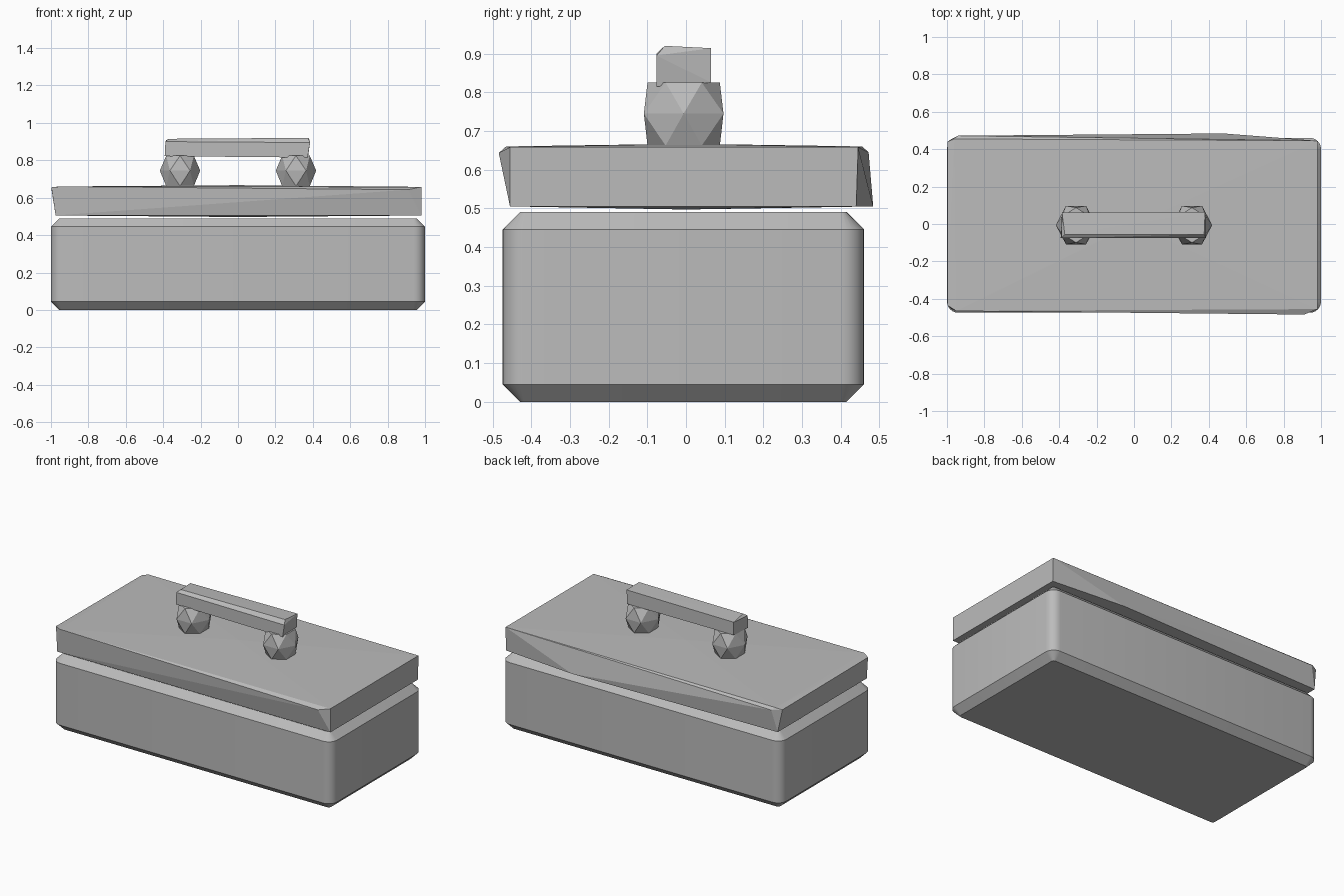
import bpy, bmesh, math
from mathutils import Vector

cube = bpy.data.objects.get("Cube")
if cube:
    bpy.data.objects.remove(cube, do_unlink=True)

# one plain grey for everything
GREY = (0.5, 0.5, 0.5, 1)
grey = bpy.data.materials.new("plain grey")
grey.use_nodes = True
grey.diffuse_color = GREY
grey.node_tree.nodes["Principled BSDF"].inputs["Base Color"].default_value = GREY


def add_part(name, bm):
    bmesh.ops.recalc_face_normals(bm, faces=bm.faces)
    mesh = bpy.data.meshes.new(name)
    bm.to_mesh(mesh)
    bm.free()
    mesh.materials.append(grey)
    obj = bpy.data.objects.new(name, mesh)
    bpy.context.collection.objects.link(obj)
    return obj


def hull_part(name, points):
    """Faceted, slightly irregular solid wrapped round a few points."""
    bm = bmesh.new()
    for p in points:
        bm.verts.new(p)
    result = bmesh.ops.convex_hull(bm, input=bm.verts)
    spare = {g for g in result["geom_interior"] if isinstance(g, bmesh.types.BMVert)}
    bmesh.ops.delete(bm, geom=list(spare), context='VERTS')
    return add_part(name, bm)


# box body: rounded upright corners, chamfered top and bottom rims
bm = bmesh.new()
bmesh.ops.create_cube(bm, size=1)
for v in bm.verts:
    v.co = Vector((v.co.x * 2, v.co.y * 0.935 - 0.007, (v.co.z + 0.5) * 0.49))
upright = [e for e in bm.edges if abs(e.verts[0].co.z - e.verts[1].co.z) > 0.1]
bmesh.ops.bevel(bm, geom=upright, offset=0.06, segments=6, profile=0.5, affect='EDGES')
rims = [e for e in bm.edges if abs(e.verts[0].co.z - e.verts[1].co.z) < 0.01]
bmesh.ops.bevel(bm, geom=rims, offset=0.045, segments=1, affect='EDGES')
body = add_part("box_body", bm)
bpy.ops.object.select_all(action='DESELECT')
body.select_set(True)
bpy.context.view_layer.objects.active = body
bpy.ops.object.shade_smooth_by_angle(angle=math.radians(30))

# lid: slab with uneven, hand-cut sides
hull_part("lid", [
    (-0.975, -0.455, 0.505), (0.98, -0.455, 0.505), (0.98, 0.44, 0.505),
    (0.48, 0.484, 0.505), (-0.975, 0.455, 0.505), (0, 0, 0.497),
    (0.91, -0.484, 0.643), (-0.94, 0.472, 0.645), (-0.998, 0.44, 0.65),
    (-0.998, -0.435, 0.655), (-0.95, -0.465, 0.66), (0.98, -0.455, 0.658),
    (0.98, 0.445, 0.658), (-0.96, 0.455, 0.66), (0, 0, 0.667),
])

# handle feet: faceted knobs, widest at the middle
for side, x in (("right", -0.31), ("left", 0.31)):
    points = []
    for z, radius, turn in ((0.662, 0.085, 30), (0.745, 0.108, 0), (0.825, 0.085, 30)):
        for i in range(6):
            a = math.radians(60 * i + turn)
            points.append((x + radius * math.cos(a), radius * 1.1 * math.sin(a) - 0.006, z))
    hull_part(side + "_handle_foot", points)

# handle bar: rough-cut beam resting on the feet
hull_part("handle_bar", [
    (-0.392, -0.076, 0.822), (-0.385, 0.062, 0.825),
    (0.372, -0.076, 0.815), (0.375, 0.065, 0.825),
    (-0.388, -0.076, 0.9), (-0.37, -0.055, 0.915), (-0.385, 0.062, 0.908),
    (0.385, -0.076, 0.895), (0.375, -0.055, 0.92), (0.38, 0.065, 0.914),
])
